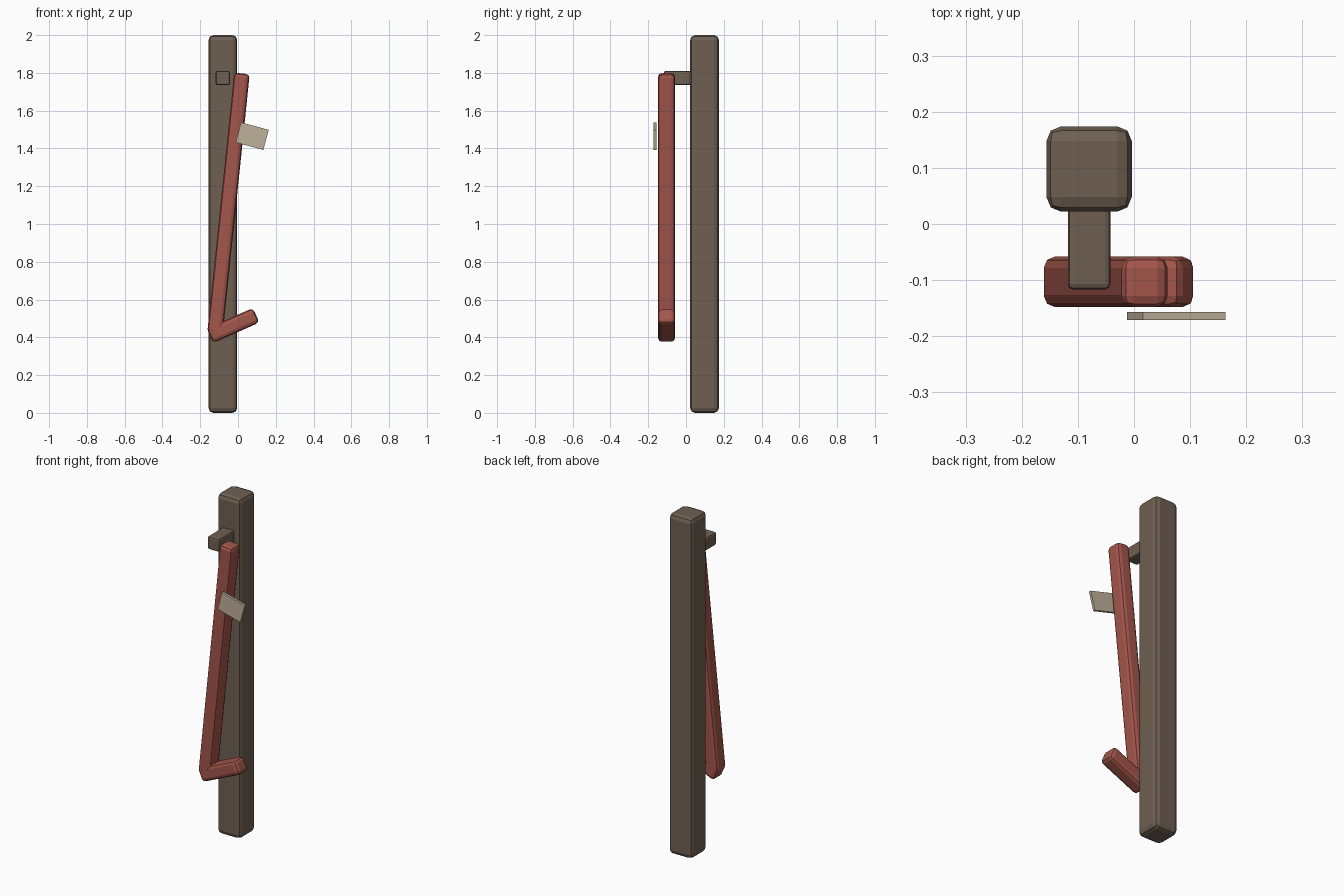
import bpy
import bmesh
from math import radians
from mathutils import Vector

cube = bpy.data.objects.get("Cube")
if cube:
    bpy.data.objects.remove(cube, do_unlink=True)


def material(name, rgb):
    mat = bpy.data.materials.new(name)
    mat.use_nodes = True
    color = (*rgb, 1)
    mat.diffuse_color = color
    mat.node_tree.nodes["Principled BSDF"].inputs["Base Color"].default_value = color
    return mat


def block(name, center, size, mat, bevel=0, tilt=0):
    """Box with faceted rounded edges, tilted about the front-back axis."""
    bm = bmesh.new()
    bmesh.ops.create_cube(bm, size=1)
    bmesh.ops.scale(bm, vec=size, verts=bm.verts)
    mesh = bpy.data.meshes.new(name)
    bm.to_mesh(mesh)
    bm.free()
    mesh.materials.append(mat)
    obj = bpy.data.objects.new(name, mesh)
    obj.location = center
    obj.rotation_euler.y = tilt
    bpy.context.collection.objects.link(obj)
    if bevel:
        mod = obj.modifiers.new("rounded_edges", "BEVEL")
        mod.width = bevel
        mod.segments = 2
    return obj


def bar(name, start, end, width, depth, mat, bevel):
    """Rounded bar between two points in the front plane."""
    start, end = Vector(start), Vector(end)
    axis = end - start
    tilt = axis.to_track_quat("Z", "Y").to_euler().y if axis.y else 0
    tilt = Vector((axis.z, axis.x)).angle_signed(Vector((1, 0)))
    return block(name, (start + end) / 2, (width, depth, axis.length), mat, bevel, tilt)


wood = material("weathered_brown", (0.158, 0.117, 0.084))
red = material("brick_red", (0.37, 0.092, 0.07))
paper = material("pale_tan", (0.52, 0.44, 0.33))

# Upright post and the peg on its front
block("post", (-0.08, 0.098, 1.0), (0.152, 0.152, 2.0), wood, 0.026)
block("peg", (-0.08, -0.04, 1.773), (0.076, 0.154, 0.076), wood, 0.01)

# Leaning shaft with a short angled foot
y = -0.103
bar("shaft", (-0.122, y, 0.42), (0.021, y, 1.797), 0.082, 0.09, red, 0.02)
bar("foot", (-0.149, y, 0.408), (0.096, y, 0.517), 0.084, 0.09, red, 0.02)

# Thin tag in front of the shaft
block("tag", (0.075, -0.164, 1.465), (0.152, 0.014, 0.11), paper, 0, radians(15))
